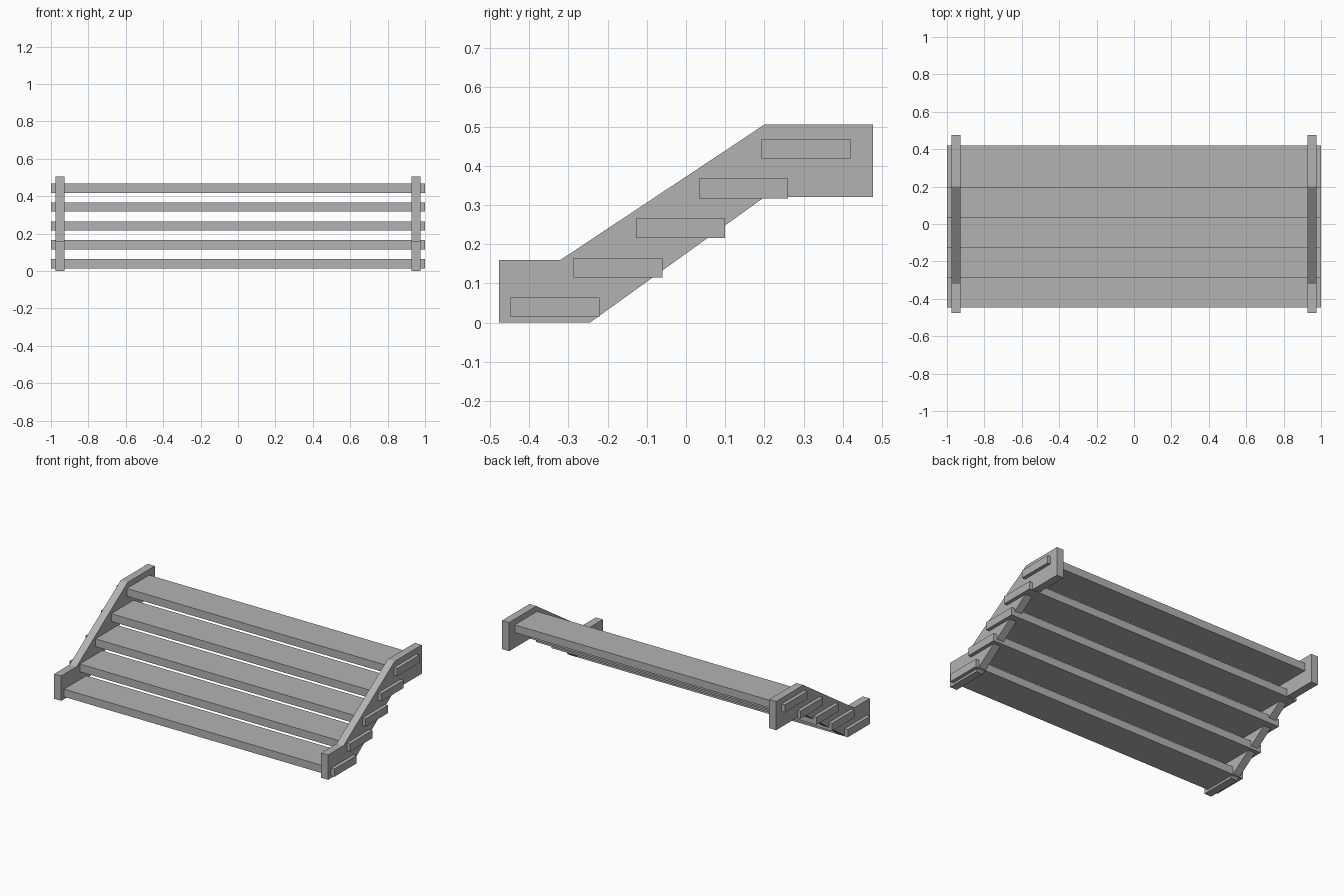
import bpy
import bmesh

default = bpy.data.objects.get("Cube")
if default:
    bpy.data.objects.remove(default, do_unlink=True)

# Single grey finish
grey = bpy.data.materials.new("plain grey")
grey.use_nodes = True
colour = (0.45, 0.45, 0.45, 1)
grey.diffuse_color = colour
grey.node_tree.nodes["Principled BSDF"].inputs["Base Color"].default_value = colour


def extrude_profile(name, profile, x0, x1):
    """Extrude a closed (y, z) profile from x0 to x1."""
    bm = bmesh.new()
    face = bm.faces.new([bm.verts.new((x0, y, z)) for y, z in profile])
    result = bmesh.ops.extrude_face_region(bm, geom=[face])
    moved = [v for v in result["geom"] if isinstance(v, bmesh.types.BMVert)]
    bmesh.ops.translate(bm, verts=moved, vec=(x1 - x0, 0, 0))
    bmesh.ops.recalc_face_normals(bm, faces=bm.faces)
    mesh = bpy.data.meshes.new(name)
    bm.to_mesh(mesh)
    bm.free()
    mesh.materials.append(grey)
    obj = bpy.data.objects.new(name, mesh)
    bpy.context.collection.objects.link(obj)
    return obj


# Side stringers: level foot, sloped run, level landing
STRINGER = [(-0.477, 0), (-0.245, 0), (0.2, 0.32), (0.477, 0.32),
            (0.477, 0.505), (0.2, 0.505), (-0.32, 0.16), (-0.477, 0.16)]
for side, sign in (("left", 1), ("right", -1)):
    extrude_profile(side + "_stringer", STRINGER, sign * 0.927, sign * 0.977)

# Treads pass through both stringers
DEPTH, THICKNESS = 0.227, 0.05
for i in range(5):
    y, z = -0.447 + 0.16 * i, 0.014 + 0.101 * i
    extrude_profile(f"tread_{i + 1}",
                    [(y, z), (y + DEPTH, z), (y + DEPTH, z + THICKNESS), (y, z + THICKNESS)],
                    -1, 1)
